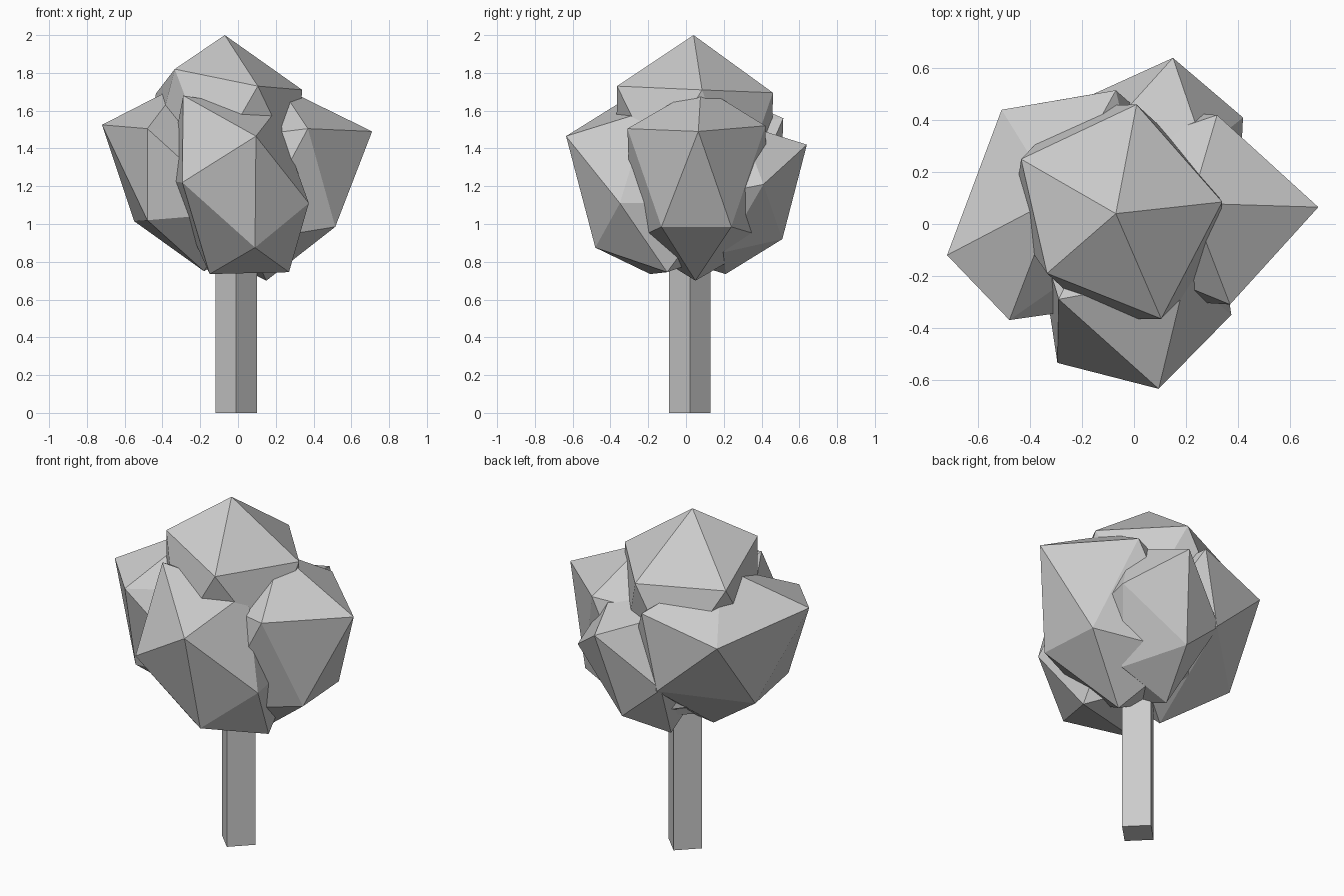
import bpy
import bmesh
from math import pi
from mathutils import Matrix, Vector

cube = bpy.data.objects.get("Cube")
if cube:
    bpy.data.objects.remove(cube, do_unlink=True)

GREY = (0.6, 0.6, 0.6, 1)
grey = bpy.data.materials.new("plain_grey")
grey.use_nodes = True
grey.diffuse_color = GREY
grey.node_tree.nodes["Principled BSDF"].inputs["Base Color"].default_value = GREY


def finish(name, bm):
    """Turn a bmesh into a flat shaded object."""
    bmesh.ops.recalc_face_normals(bm, faces=bm.faces)
    mesh = bpy.data.meshes.new(name)
    bm.to_mesh(mesh)
    bm.free()
    mesh.materials.append(grey)
    obj = bpy.data.objects.new(name, mesh)
    bpy.context.collection.objects.link(obj)
    return obj


def leaf_clump(name, centre, *corners):
    """Irregular twenty-sided lump: outer corners, with the inner ones
    mirrored through the centre, wrapped in a convex hull."""
    centre = Vector(centre)
    points = [Vector(c) for c in corners]
    for p in points[:]:
        opposite = 2 * centre - p
        if min((opposite - q).length for q in points) > 0.25:
            points.append(opposite)
    bm = bmesh.new()
    for p in points:
        bm.verts.new(p)
    hull = bmesh.ops.convex_hull(bm, input=bm.verts)
    loose = {v for v in hull["geom_interior"] + hull["geom_unused"]
             if isinstance(v, bmesh.types.BMVert)}
    bmesh.ops.delete(bm, geom=list(loose), context="VERTS")
    return finish(name, bm)


# Square trunk with its corners on the axes
TRUNK_HEIGHT = 1.1
bm = bmesh.new()
bmesh.ops.create_cone(bm, cap_ends=True, segments=4, radius1=0.11, radius2=0.11,
                      depth=TRUNK_HEIGHT,
                      matrix=Matrix.Translation((-0.01, 0.02, TRUNK_HEIGHT / 2)))
finish("trunk", bm)

# Crown top
leaf_clump("top_leaves", (-0.065, 0.045, 1.5),
           (-0.07, 0.04, 2), (0.01, 0.46, 1.695), (-0.435, 0.25, 1.69),
           (-0.335, -0.19, 1.82), (0.105, -0.365, 1.73), (0.34, 0.085, 1.71))

# Crown sides
leaf_clump("front_leaves", (0, -0.18, 1.17),
           (0.095, -0.635, 1.465), (-0.295, -0.535, 1.22), (0.375, -0.35, 1.11),
           (0.09, -0.48, 0.875), (-0.29, -0.29, 1.68), (0.2, -0.2, 1.6),
           (-0.15, -0.19, 0.735), (0.27, -0.1, 0.745))

leaf_clump("right_leaves", (-0.25, 0.07, 1.25),
           (-0.72, -0.12, 1.525), (-0.48, -0.37, 1.505), (-0.48, -0.27, 1.02),
           (-0.55, 0.14, 1.015), (-0.51, 0.44, 1.44), (-0.18, 0, 0.75),
           (-0.16, 0.5, 1.12), (-0.07, 0.515, 1.56), (-0.3, 0.1, 1.74))

leaf_clump("left_leaves", (0.185, 0.065, 1.215),
           (0.71, 0.065, 1.49), (0.37, -0.31, 1.505), (0.515, -0.13, 0.985),
           (0.49, 0.24, 0.985), (0.32, 0.42, 1.52), (0.15, 0.05, 0.7),
           (0.22, 0.08, 1.73))

leaf_clump("back_leaves", (0.11, 0.25, 1.13),
           (0.15, 0.64, 1.42), (0.42, 0.41, 1.21), (0.06, 0.51, 0.92),
           (-0.18, 0.49, 1.13), (-0.13, 0.33, 1.5), (0.27, 0.29, 1.53),
           (-0.05, 0.21, 0.735), (0.25, 0.2, 0.85))
